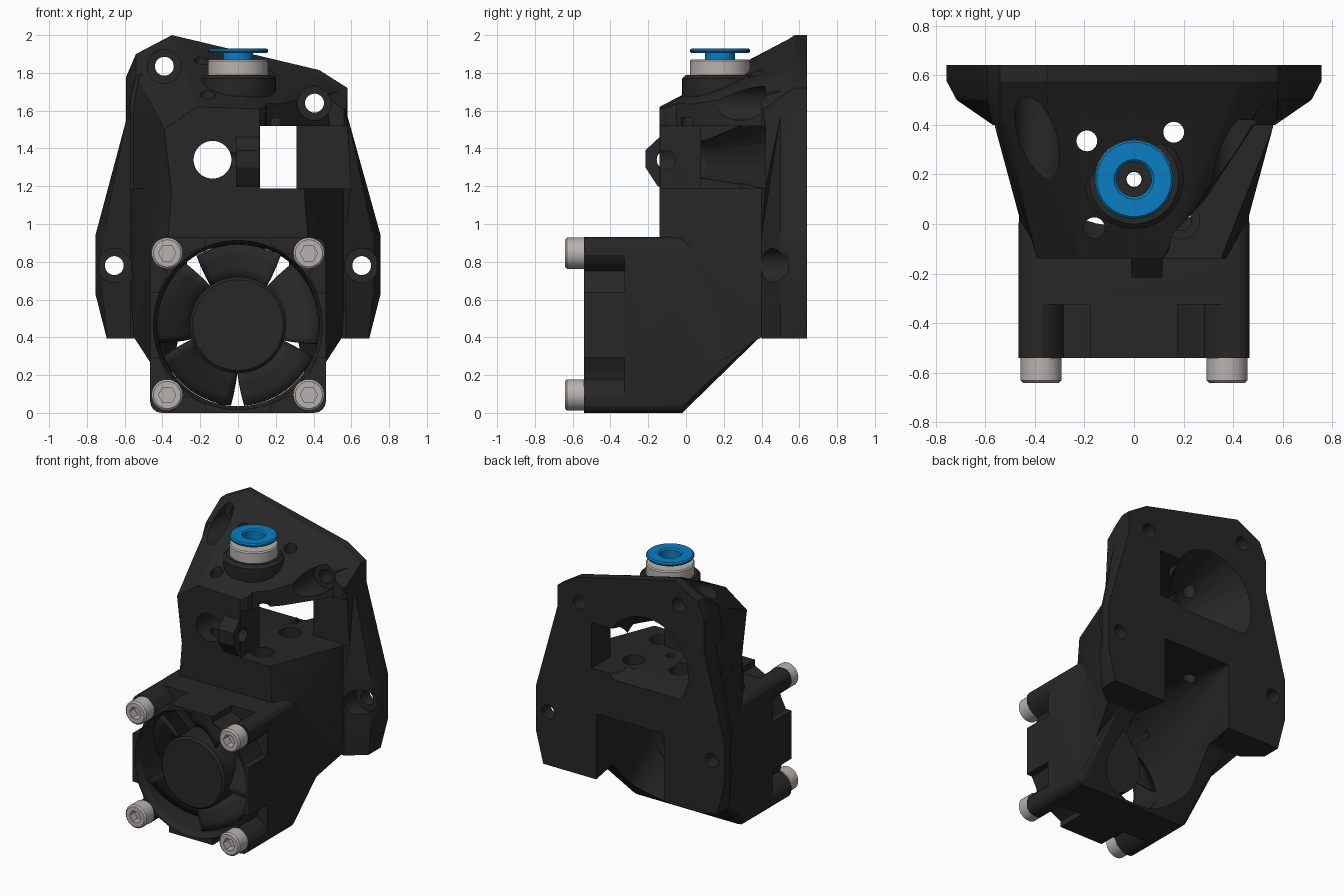
import bpy, bmesh
from math import sin, cos, pi, radians

if "Cube" in bpy.data.objects:
    bpy.data.objects.remove(bpy.data.objects["Cube"])

def material(name, c):
    m = bpy.data.materials.new(name)
    m.diffuse_color = (*c, 1)
    m.use_nodes = True
    m.node_tree.nodes["Principled BSDF"].inputs["Base Color"].default_value = m.diffuse_color
    return m

BLACK = material("black_plastic", (0.02, 0.02, 0.02))
STEEL = material("steel", (0.48, 0.45, 0.43))
BLUE = material("blue_plastic", (0.003, 0.21, 0.54))

def pt(axis, u, v, w):
    return {'x': (w, u, v), 'y': (u, w, v), 'z': (u, v, w)}[axis]

def ring(axis, u, v, r, w, n=48):
    return [pt(axis, u + r * cos(2 * pi * i / n), v + r * sin(2 * pi * i / n), w) for i in range(n)]

def finish(name, bm, mat):
    bmesh.ops.recalc_face_normals(bm, faces=bm.faces[:])
    me = bpy.data.meshes.new(name)
    bm.to_mesh(me)
    bm.free()
    ob = bpy.data.objects.new(name, me)
    bpy.context.collection.objects.link(ob)
    me.materials.append(mat)
    return ob

def loft(name, rings, mat=BLACK, closed=False):
    bm = bmesh.new()
    vs = [[bm.verts.new(p) for p in r] for r in rings]
    n = len(vs[0])
    for a, b in zip(vs, vs[1:] + ([vs[0]] if closed else [])):
        for i in range(n):
            bm.faces.new((a[i], a[(i + 1) % n], b[(i + 1) % n], b[i]))
    if not closed:
        bm.faces.new(vs[0])
        bm.faces.new(vs[-1])
    return finish(name, bm, mat)

def cyl(name, axis, u, v, r, a, b, mat=BLACK, n=48):
    return loft(name, [ring(axis, u, v, r, a, n), ring(axis, u, v, r, b, n)], mat)

def hull(name, pts, mat=BLACK):
    bm = bmesh.new()
    for p in pts:
        bm.verts.new(p)
    bmesh.ops.convex_hull(bm, input=bm.verts[:])
    bmesh.ops.delete(bm, geom=[v for v in bm.verts if not v.link_faces], context='VERTS')
    return finish(name, bm, mat)

def box(name, x0, x1, y0, y1, z0, z1):
    return hull(name, [(x, y, z) for x in (x0, x1) for y in (y0, y1) for z in (z0, z1)])

def combine(ob, others, op):
    """Boolean the other objects into ob, then discard them."""
    for o in others:
        m = ob.modifiers.new("bool", 'BOOLEAN')
        m.operation, m.solver, m.object = op, 'EXACT', o
    dg = bpy.context.evaluated_depsgraph_get()
    me = bpy.data.meshes.new_from_object(ob.evaluated_get(dg))
    ob.modifiers.clear()
    ob.data = me
    for o in others:
        bpy.data.objects.remove(o)

def rounded_square(y, h=0.465, r=0.06, cz=0.465):
    out = []
    for k in range(4):
        sx, sz = (1, -1, -1, 1)[k], (1, 1, -1, -1)[k]
        for i in range(5):
            a = (k + i / 4) * pi / 2
            out.append((sx * (h - r) + r * cos(a), y, cz + sz * (h - r) + r * sin(a)))
    return out

# back mounting plate, tapering forward
outline = [(-.35, 2), (-.54, 1.9), (-.592, 1.78), (-.592, 1.55), (-.755, .94), (-.755, .63), (-.695, .395),
           (.695, .395), (.755, .63), (.755, .94), (.58, 1.57), (.58, 1.72), (.43, 1.815)]
def plate_ring(y, lim, drop):
    return [(max(-lim, min(lim, x)), y, z - (drop if z > 1.6 else 0)) for x, z in outline]
body = loft("carriage_body", [plate_ring(.64, 1, 0), plate_ring(.575, 1, 0),
                              plate_ring(.5, .715, .05), plate_ring(.4, .57, .12)])

# lower body, upper body with sloping roof, fan shroud, fitting boss and hinge tab
lower = [(s * x, y, z) for s in (-1, 1) for x, y, z in
         [(.57, .45, .43), (.57, .45, 1.19), (.56, .39, .6), (.56, .39, 1.19), (.38, -.14, .8), (.35, -.14, 1.19),
          (.46, .02, .9), (.46, .16, .26)]]
upper = [(x, -.14, z) for x, z in [(-.35, 1.15), (.115, 1.15), (-.39, 1.5), (-.22, 1.62), (.115, 1.61)]]
upper += [(x, .45, z) for x, z in [(-.57, 1.15), (.57, 1.15), (-.57, 1.6), (-.54, 1.79)]]
upper += [(x, .574, z) for x, z in [(-.35, 1.995), (-.54, 1.895), (-.585, 1.78), (.43, 1.81), (.575, 1.715),
                                    (-.585, 1.3), (.575, 1.3)]]
shroud = rounded_square(-.23) + rounded_square(-.02)
shroud += [(s * x, y, z) for s in (-1, 1) for x, y, z in
           [(.46, .3, .33), (.45, .4, .41), (.44, .4, .7), (.42, .08, .9)]]
boss = loft("boss", [ring('z', 0, .18, r, z) for r, z in [(.17, 1.56), (.2, 1.68), (.2, 1.77), (.18, 1.79)]])
tab_yz = [(-.215, 1.3), (-.215, 1.39), (-.14, 1.46), (-.05, 1.46), (-.05, 1.18), (-.15, 1.2)]
tab = loft("tab", [[(x, y, z) for y, z in tab_yz] for x in (-.01, .114)])
# the roof's right edge is trimmed diagonally before the boss is added
trim = loft("trim", [[(x, y, z) for x, y in [(.117, -.3), (.15, -.05), (.58, .42), (1, .42), (1, -.3)]]
                     for z in (1.189, 1.9)])
combine(body, [hull("lower", lower), hull("upper", upper), hull("shroud", shroud)], 'UNION')
combine(body, [trim], 'DIFFERENCE')
combine(body, [boss, tab], 'UNION')

# side window reaching behind the front column, rear cone, air duct
cone = [(x, y, max(z, 1.15)) for r, yy in ((.1, .1), (.34, .66)) for x, y, z in ring('y', -.135, 1.34, r, yy)]
duct = ring('y', 0, .465, .43, -.25) + [(x, .67, z) for x in (-.265, .265) for z in (-.05, .87)]
cuts = [box("window", .116, 1, -.3, .42, 1.188, 1.52), box("window_back", .116, .31, .3, .7, 1.188, 1.52),
        box("window_inner", -.13, .2, .08, .5, 1.188, 1.52),
        hull("cone", cone), hull("duct", duct),
        cyl("sight_hole", 'y', -.135, 1.34, .1, -.3, .3), cyl("hinge_hole", 'x', -.105, 1.34, .05, -.08, .3),
        cyl("tube_hole", 'z', 0, .18, .03, .2, 2.1)]
# plate mounting holes with counterbores
for x, z, floor in [(-.39, 1.835, .54), (.405, 1.64, .42), (-.655, .78, .54), (.655, .78, .54)]:
    cuts.append(loft("mount_hole", [ring('y', x, z, r, y, 32) for r, y in
                                    [(.09, 0), (.09, floor), (.05, floor + .001), (.05, .7)]]))
# four vertical screw holes
for x, y, top in [(-.19, .335, 2.1), (.16, .37, 2.1), (-.16, -.015, 2.1), (.19, .015, 1.56)]:
    cuts.append(cyl("screw_hole", 'z', x, y, .042, .3, top, n=24))
    if x != -.16:
        cuts.append(cyl("screw_seat", 'z', x, y, .075, 1.08, 1.3, n=32))
combine(body, cuts, 'DIFFERENCE')

# fan frame: rounded square with bore and deep notches beside the screw columns
frame = loft("fan_frame", [rounded_square(-.54), rounded_square(-.23)])
cuts = [loft("bore", [ring('y', 0, .465, r, y, 64) for r, y in [(.452, -.55), (.43, -.49), (.43, -.2)]])]
for s in (-1, 1):
    for t in (-1, 1):
        for swap in (False, True):
            prof = [(.175, .5), (.175, .422), (.25, .384), (.285, .375), (.31, .42), (.34, .45), (.38, .47), (.38, .5)]
            prof = [(t * a, s * b) for a, b in prof]
            prof = [(b, a) if swap else (a, b) for a, b in prof]
            cuts.append(loft("notch", [[(a, y, .465 + b) for a, b in prof] for y in (-.6, -.325)]))
combine(frame, cuts, 'DIFFERENCE')

# fan hub and rear struts
loft("fan_hub", [ring('y', 0, .465, r, y, 64) for r, y in [(.24, -.525), (.255, -.51), (.255, -.24)]])
for k in range(3):
    a = radians(18 + 120 * k)
    d, n = (cos(a), sin(a)), (-sin(a) * .02, cos(a) * .02)
    hull("fan_strut", [(r * d[0] + s * n[0], y, .465 + r * d[1] + s * n[1])
                       for r in (.24, .435) for s in (-1, 1) for y in (-.255, -.235)])

# five twisted fan blades
bm = bmesh.new()
for k in range(5):
    rows = []
    for i in range(11):
        t = i / 10
        row = []
        for j in range(4):
            r = .245 + j * .061
            a = radians(270 + 72 * k + 36 + (t - .5) * (71 - 3 * j))
            row.append(bm.verts.new((r * cos(a), -.47 + .18 * t, .465 + r * sin(a))))
        rows.append(row)
    for p, q in zip(rows, rows[1:]):
        for j in range(3):
            bm.faces.new((p[j], p[j + 1], q[j + 1], q[j]))
blades = finish("fan_blades", bm, BLACK)
blades.modifiers.new("thickness", 'SOLIDIFY').thickness = .014

# socket head screws
for x in (-.375, .375):
    for z in (.095, .845):
        prof = [(.072, -.64), (.083, -.63), (.083, -.54), (.045, -.54), (.045, -.3)]
        screw = loft("fan_screw", [ring('y', x, z, r, y, 32) for r, y in prof], STEEL)
        combine(screw, [cyl("hex", 'y', x, z, .046, -.7, -.58, STEEL, 6)], 'DIFFERENCE')

# push-fit tube coupling: metal collar and blue release ring
def lathe(name, prof, mat):
    loft(name, [ring('z', 0, .18, r, z, 64) for r, z in prof], mat, closed=True)
lathe("coupling_collar", [(.075, 1.78), (.16, 1.78), (.16, 1.862), (.152, 1.87), (.075, 1.87)], STEEL)
lathe("release_ring", [(.07, 1.79), (.08, 1.79), (.08, 1.905), (.153, 1.905), (.158, 1.912), (.158, 1.922),
                       (.15, 1.93), (.08, 1.93), (.07, 1.92)], BLUE)
lathe("tube_seat", [(.032, 1.77), (.07, 1.77), (.07, 1.86), (.032, 1.86)], BLACK)

for ob in bpy.data.objects:
    ob.select_set(True)
bpy.context.view_layer.objects.active = body
bpy.ops.object.shade_smooth_by_angle(angle=radians(20))
